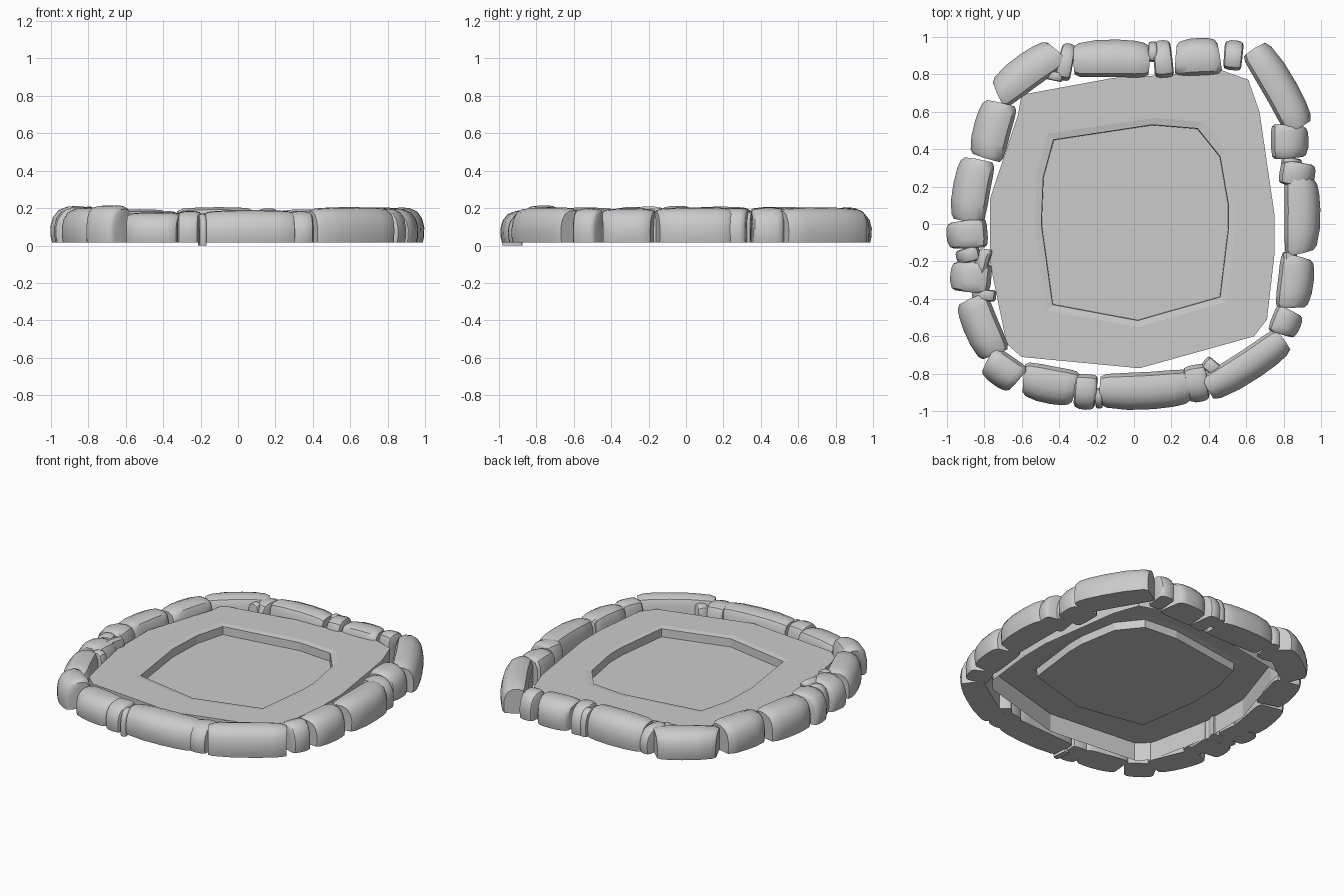
import bpy, bmesh, math, random
from mathutils import Vector

if "Cube" in bpy.data.objects:
    bpy.data.objects.remove(bpy.data.objects["Cube"])

random.seed(4)
grey = bpy.data.materials.new("stone grey")
grey.diffuse_color = (0.6, 0.6, 0.6, 1)
grey.use_nodes = True
grey.node_tree.nodes["Principled BSDF"].inputs["Base Color"].default_value = grey.diffuse_color


def finish(bm, name, angle):
    me = bpy.data.meshes.new(name)
    bm.to_mesh(me)
    bm.free()
    me.materials.append(grey)
    me.shade_smooth()
    me.set_sharp_from_angle(angle=math.radians(angle))
    ob = bpy.data.objects.new(name, me)
    bpy.context.collection.objects.link(ob)
    return ob


# stone cross-section: (across, inner to outer; height 0..1)
SECTION = [(-.5, 0), (-.5, .72), (-.4, .93), (-.2, 1), (.08, .98), (.3, .88),
           (.44, .68), (.5, .42), (.49, .15), (.46, 0)]
# stations along a stone: (position, scale of section)
STATIONS = [(-.5, .74), (-.43, .9), (-.2, .99), (.08, 1), (.3, .98), (.43, .92), (.5, .76)]


def stone(name, cx, cy, length, width, rot, top):
    a = math.radians(rot)
    along = Vector((math.cos(a), math.sin(a), 0))
    out = Vector((-along.y, along.x, 0))
    if out.dot(Vector((cx, cy, 0))) < 0:
        out = -out
    base = 0.0 if length < .05 else 0.017
    high = top - base + random.uniform(-.01, .006)
    if length < .1:
        high *= .93
    lean = random.uniform(-.12, .12)      # end faces are cut slightly askew
    bm = bmesh.new()
    rings = []
    for t, s in STATIONS:
        bulge = .12 * length * (.1 - t * t)
        ring = []
        for u, z in SECTION:
            # the outer side is shorter than the inner side
            tt = t * (1 - .1 * max(u, 0)) + lean * u * t
            w = u * s * width + bulge
            h = z * high * (.6 + .4 * s)
            p = Vector((cx, cy, base + h)) + along * tt * length + out * w
            ring.append(bm.verts.new(p))
        rings.append(ring)
    n = len(SECTION)
    for r0, r1 in zip(rings, rings[1:]):
        for i in range(n):
            j = (i + 1) % n
            bm.faces.new((r0[i], r0[j], r1[j], r1[i]))
    bm.faces.new(rings[0])
    bm.faces.new(rings[-1])
    bmesh.ops.recalc_face_normals(bm, faces=bm.faces)
    finish(bm, name, 38)


# stones of each side: centre x, centre y, length, width, direction in degrees
back = [(-.57, .81, .40, .19, 36), (-.365, .865, .08, .2, -12), (-.425, .79, .05, .1, 80),
        (-.12, .88, .41, .2, 0), (.10, .92, .05, .11, 0), (.155, .88, .1, .2, 5),
        (.34, .89, .24, .2, 3), (.53, .9, .1, .16, -5)]
right = [(.77, .73, .49, .18, -60), (.83, .44, .18, .2, 90), (.84, .325, .06, .11, 80),
         (.87, .265, .13, .19, 80), (.895, .05, .42, .19, 90), (.83, -.18, .06, .08, 90),
         (.86, -.31, .28, .19, 83), (.81, -.525, .14, .16, 68), (.60, -.755, .49, .17, 33)]
front = [(.335, -.85, .12, .2, 10), (.425, -.77, .07, .13, 50), (.06, -.885, .49, .2, 3),
         (-.19, -.93, .04, .11, 5), (-.26, -.895, .12, .19, -5), (-.45, -.855, .29, .2, -11)]
left = [(-.70, -.78, .2, .18, -35), (-.81, -.55, .33, .19, 113), (-.87, -.285, .16, .22, 85),
        (-.80, -.38, .06, .13, 85), (-.885, -.165, .08, .13, 105), (-.81, -.2, .14, .08, 75),
        (-.89, -.055, .15, .22, 95), (-.865, .18, .34, .2, 80), (-.755, .5, .31, .2, 75)]
for side, stones, top in (("back", back, .2), ("right", right, .2),
                          ("front", front, .185), ("left", left, .212)):
    for k, s in enumerate(stones):
        stone(f"{side}_stone_{k + 1}", *s, top)

# inner slab: open skirt, flat rim, shallow recess
outline = [(-.60, .69), (-.11, .78), (.08, .79), (.47, .82), (.61, .77), (.67, .6), (.75, .05),
           (.75, -.16), (.71, -.51), (.64, -.6), (.03, -.77), (-.6, -.71), (-.68, -.64),
           (-.77, -.2), (-.77, .13), (-.62, .58)]
recess = [(-.43, .45), (.1, .53), (.34, .51), (.46, .36), (.505, .1), (.505, -.02),
          (.46, -.39), (.02, -.515), (-.435, -.43), (-.495, 0), (-.485, .25)]
RIM, FLOOR, BASE = .145, .085, .02
bm = bmesh.new()


def loop(points, z, s=1):
    return [bm.verts.new((x * s, y * s, z)) for x, y in points]


def wall(a, b):
    for i in range(len(a)):
        j = (i + 1) % len(a)
        bm.faces.new((a[i], a[j], b[j], b[i]))


skirt, edge = loop(outline, BASE), loop(outline, RIM)
lip, brink, floor = loop(recess, RIM, 1.07), loop(recess, RIM - .006), loop(recess, FLOOR, .995)
wall(skirt, edge)
wall(lip, brink)
wall(brink, floor)
bm.faces.new(floor)
rim_edges = [bm.edges.get((l[i - 1], l[i])) for l in (edge, lip) for i in range(len(l))]
bmesh.ops.triangle_fill(bm, edges=rim_edges, use_beauty=True)
bmesh.ops.recalc_face_normals(bm, faces=bm.faces)
bm.faces.ensure_lookup_table()
level = [f for f in bm.faces if abs(f.normal.z) > .9]
if sum(f.normal.z * f.calc_area() for f in level) < 0:
    bmesh.ops.reverse_faces(bm, faces=bm.faces)
finish(bm, "inner_slab", 3)
